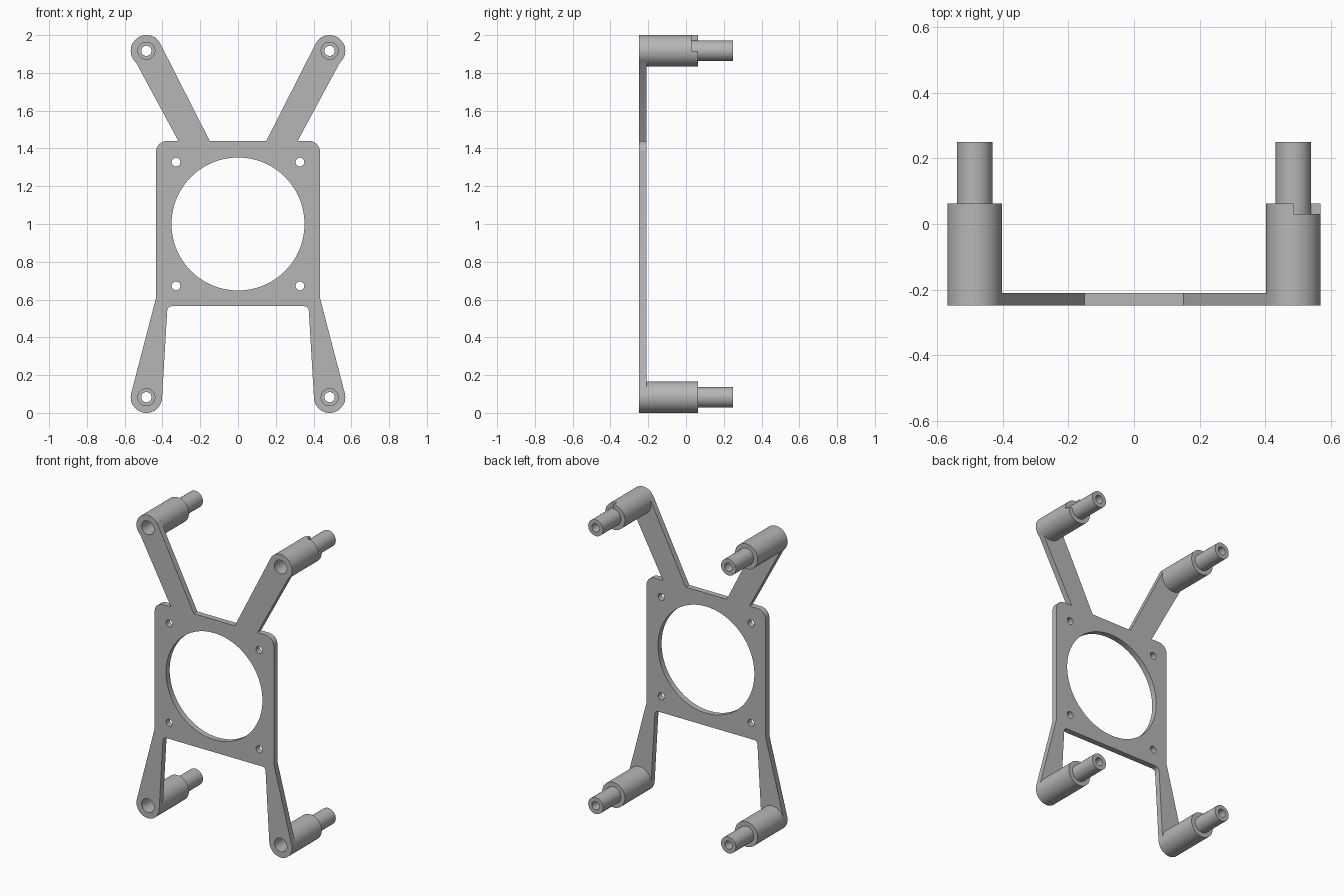
import bpy, bmesh
from math import cos, sin, pi, radians
from mathutils import Matrix

cube = bpy.data.objects.get("Cube")
if cube:
    bpy.data.objects.remove(cube, do_unlink=True)

grey = bpy.data.materials.new("plain grey")
grey.use_nodes = True
tone = (0.47, 0.47, 0.47, 1)
grey.diffuse_color = tone
grey.node_tree.nodes["Principled BSDF"].inputs["Base Color"].default_value = tone

FRONT, PLATE_BACK, SHOULDER, TIP = -0.248, -0.21, 0.063, 0.25
POST_X, LOW_Z, HIGH_Z = 0.485, 0.083, 1.917
POST_R, PIN_R, BORE_R, HOLE_R = 0.083, 0.054, 0.045, 0.027


def arc(cx, cz, r, a0, a1, n):
    angles = [radians(a0 + (a1 - a0) * i / n) for i in range(n + 1)]
    return [(cx + r * cos(a), cz + r * sin(a)) for a in angles]


def circle(cx, cz, r, n=48):
    return arc(cx, cz, r, 0, 360, n)[:-1]


def smooth(obj):
    bpy.ops.object.select_all(action='DESELECT')
    obj.select_set(True)
    bpy.context.view_layer.objects.active = obj
    bpy.ops.object.shade_smooth_by_angle(angle=radians(30))


def flat_plate(name, loops):
    """Filled outline with holes, given thickness along y."""
    curve = bpy.data.curves.new(name, 'CURVE')
    curve.dimensions = '2D'
    curve.fill_mode = 'BOTH'
    curve.extrude = (PLATE_BACK - FRONT) / 2
    for loop in loops:
        spline = curve.splines.new('POLY')
        spline.points.add(len(loop) - 1)
        for point, (x, z) in zip(spline.points, loop):
            point.co = (x, z, 0, 1)
        spline.use_cyclic_u = True
    curve.materials.append(grey)
    obj = bpy.data.objects.new(name, curve)
    bpy.context.collection.objects.link(obj)
    obj.rotation_euler.x = pi / 2
    obj.location.y = (FRONT + PLATE_BACK) / 2
    bpy.ops.object.select_all(action='DESELECT')
    obj.select_set(True)
    bpy.context.view_layer.objects.active = obj
    bpy.ops.object.convert(target='MESH')
    smooth(bpy.context.view_layer.objects.active)


def turned(name, profile, x, z, start=0, sweep=360, steps=48):
    """Closed (radius, y) profile turned about a y axis."""
    bm = bmesh.new()
    full = sweep == 360
    rings = []
    for i in range(steps if full else steps + 1):
        a = radians(start + sweep * i / steps)
        rings.append([bm.verts.new((r * cos(a), y, r * sin(a))) for r, y in profile])
    n = len(profile)
    for i in range(steps):
        a, b = rings[i], rings[(i + 1) % len(rings)]
        for j in range(n):
            k = (j + 1) % n
            bm.faces.new((a[j], a[k], b[k], b[j]))
    if not full:
        bm.faces.new(rings[0])
        bm.faces.new(rings[-1])
    bmesh.ops.recalc_face_normals(bm, faces=bm.faces)
    mesh = bpy.data.meshes.new(name)
    bm.to_mesh(mesh)
    bm.free()
    mesh.materials.append(grey)
    obj = bpy.data.objects.new(name, mesh)
    obj.location = (x, 0, z)
    bpy.context.collection.objects.link(obj)
    smooth(obj)


# Mounting plate: half outline from bottom centre to top, then mirrored
half = arc(0.35, 0.54, 0.025, 90, 0, 6)
half += arc(POST_X, LOW_Z, POST_R, 183, 374, 28)
half += [(0.435, 0.605)]
half += arc(0.375, 1.38, 0.06, 0, 90, 10)
half += [(0.316, 1.44)]
half += arc(POST_X, HIGH_Z, POST_R, -49, 152, 28)
half += [(0.15, 1.44)]
outline = half + [(-x, z) for x, z in reversed(half)]
holes = [circle(0, 1, 0.352, 96)]
for side in (-1, 1):
    holes += [circle(side * 0.328, z, 0.023, 24) for z in (0.672, 1.328)]
    holes += [circle(side * POST_X, z, BORE_R) for z in (LOW_Z, HIGH_Z)]
flat_plate("mounting_plate", [outline] + holes)


# Hollow stepped posts with a wide front bore and narrow through hole
def post_profile(shoulder):
    return [(BORE_R, PLATE_BACK), (POST_R, PLATE_BACK), (POST_R, shoulder),
            (PIN_R, shoulder), (PIN_R, TIP), (HOLE_R, TIP), (HOLE_R, 0), (BORE_R, 0)]


NOTCH = 0.03
for side, word in ((1, "left"), (-1, "right")):
    turned("lower_post_" + word, post_profile(SHOULDER), side * POST_X, LOW_Z)
turned("upper_post_right", post_profile(SHOULDER), -POST_X, HIGH_Z)
turned("upper_post_left", post_profile(NOTCH), POST_X, HIGH_Z)

# Notched collar at the end of the upper left post
turned("upper_post_left_collar",
       [(PIN_R, NOTCH), (POST_R, NOTCH), (POST_R, SHOULDER), (PIN_R, SHOULDER)],
       POST_X, HIGH_Z, start=90, sweep=270, steps=36)
